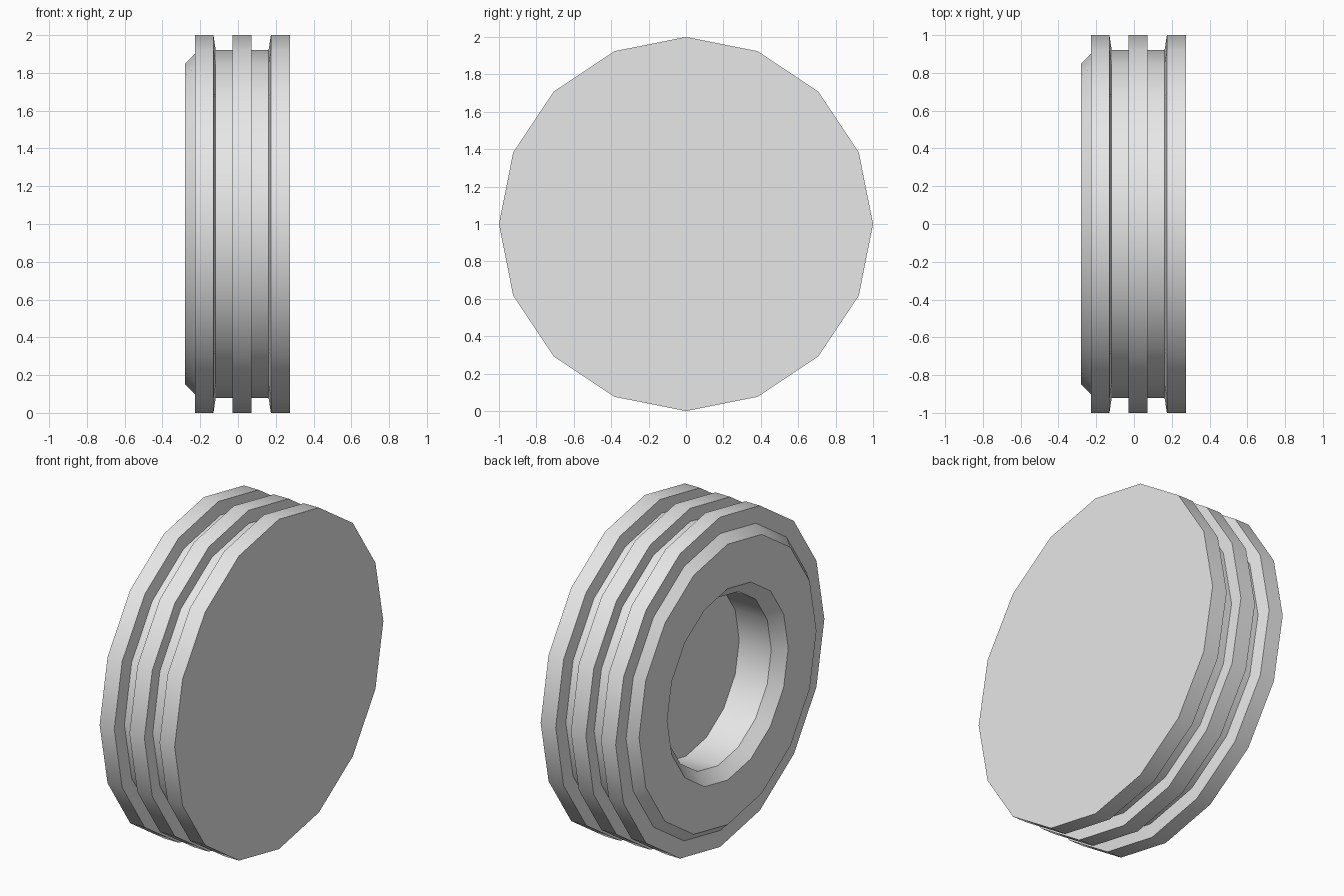
import bpy, bmesh, math
from mathutils import Vector, Matrix

cube = bpy.data.objects.get("Cube")
if cube:
    bpy.data.objects.remove(cube, do_unlink=True)

SIDES = 16

grey = bpy.data.materials.new("light_grey")
grey.use_nodes = True
colour = (0.8, 0.8, 0.8, 1)
grey.diffuse_color = colour
grey.node_tree.nodes["Principled BSDF"].inputs["Base Color"].default_value = colour


def lathe(name, profile):
    """Spin an (x, radius) profile around the x axis and cap both open ends."""
    bm = bmesh.new()
    verts = [bm.verts.new((x, 0, r)) for x, r in profile]
    edges = [bm.edges.new(pair) for pair in zip(verts, verts[1:])]
    bmesh.ops.spin(bm, geom=verts + edges, cent=(0, 0, 0), axis=(1, 0, 0),
                   angle=math.tau, steps=SIDES, use_duplicate=False)
    bmesh.ops.remove_doubles(bm, verts=bm.verts[:], dist=0.0005)
    bmesh.ops.holes_fill(bm, edges=[e for e in bm.edges if e.is_boundary], sides=SIDES)
    bmesh.ops.recalc_face_normals(bm, faces=bm.faces[:])
    bmesh.ops.transform(bm, matrix=Matrix.Translation(Vector((0, 0, 1))), verts=bm.verts[:])
    mesh = bpy.data.meshes.new(name)
    bm.to_mesh(mesh)
    bm.free()
    mesh.materials.append(grey)
    obj = bpy.data.objects.new(name, mesh)
    bpy.context.collection.objects.link(obj)
    bpy.ops.object.select_all(action="DESELECT")
    obj.select_set(True)
    bpy.context.view_layer.objects.active = obj
    bpy.ops.object.shade_smooth_by_angle(angle=math.radians(30))
    return obj


groove = 0.92
recess = [(0.0, 0.51), (-0.215, 0.51), (-0.28, 0.58)]    # floor, wall, chamfered mouth
hub_face = [(-0.28, 0.85), (-0.228, 0.9)]                # raised bevelled face
outer_rim = [(-0.228, 1), (-0.13, 1), (-0.118, groove)]
middle_rim = [(-0.028, groove), (-0.028, 1), (0.072, 1), (0.072, groove)]
inner_rim = [(0.162, groove), (0.174, 1), (0.275, 1)]

lathe("grooved_wheel", recess + hub_face + outer_rim + middle_rim + inner_rim)
